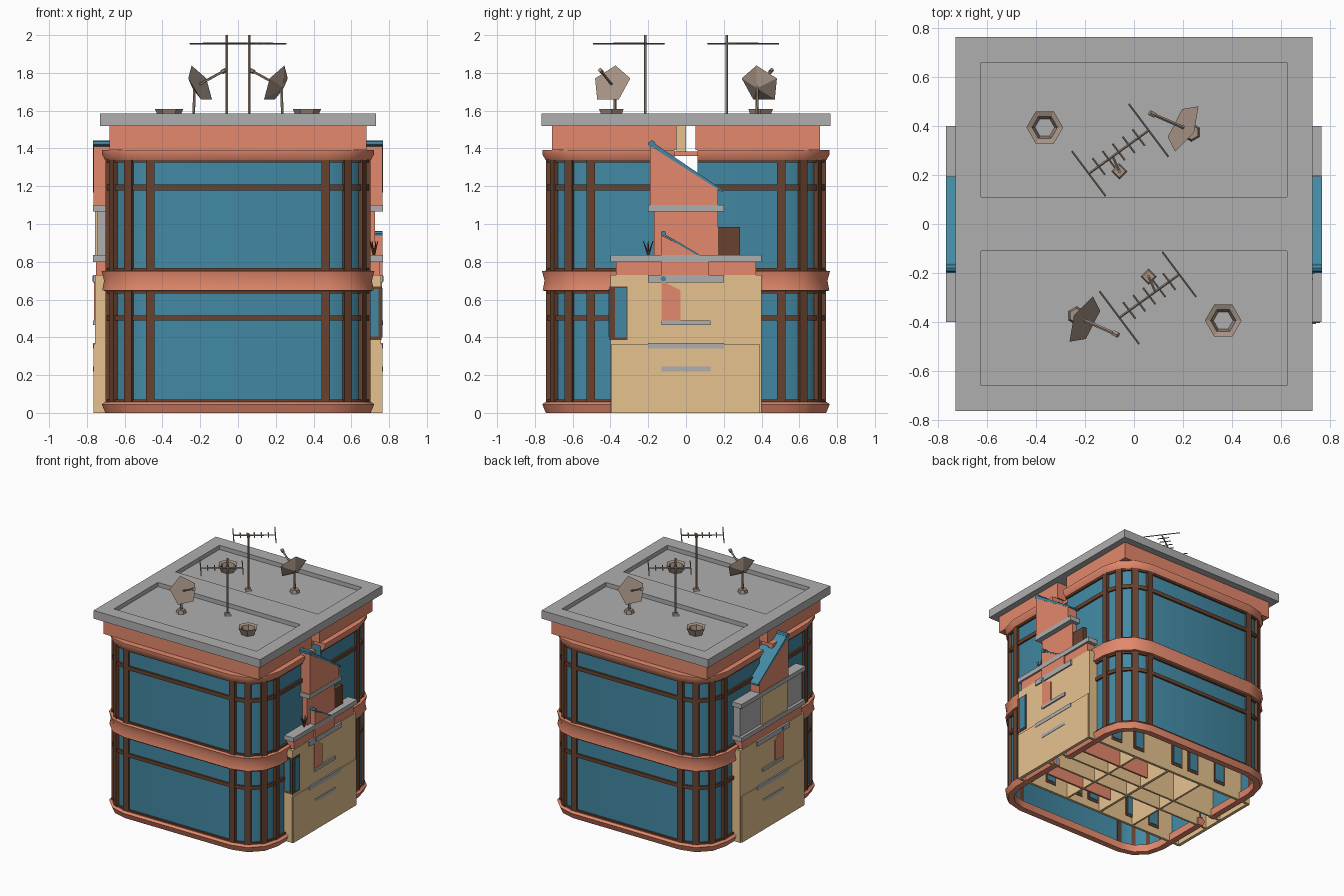
import bpy, bmesh, math
from mathutils import Vector, Matrix

if "Cube" in bpy.data.objects:
    bpy.data.objects.remove(bpy.data.objects["Cube"])

def mat(name, r, g, b):
    m = bpy.data.materials.new(name)
    m.diffuse_color = (r, g, b, 1)
    m.use_nodes = True
    m.node_tree.nodes["Principled BSDF"].inputs["Base Color"].default_value = m.diffuse_color
    return m

GLASS = mat("teal glass", 0.055, 0.25, 0.37)
SALMON = mat("salmon plaster", 0.77, 0.25, 0.15)
CREAM = mat("cream plaster", 0.80, 0.545, 0.28)
GREY = mat("grey concrete", 0.43, 0.43, 0.43)
BROWN = mat("brown frame", 0.14, 0.055, 0.028)
METAL = mat("taupe metal", 0.38, 0.29, 0.23)

def finish(name, bm, m):
    bmesh.ops.recalc_face_normals(bm, faces=bm.faces)
    me = bpy.data.meshes.new(name)
    bm.to_mesh(me)
    bm.free()
    me.materials.append(m)
    ob = bpy.data.objects.new(name, me)
    bpy.context.collection.objects.link(ob)
    return ob

def box(name, x, y, z, m, rot=None):
    """Box from (min, max) ranges; rot = (angle, x, y) turns it about z, then places it."""
    bm = bmesh.new()
    bmesh.ops.create_cube(bm, size=1)
    for v in bm.verts:
        v.co = Vector([(a[0] + a[1]) / 2 + c * abs(a[1] - a[0]) for a, c in zip((x, y, z), v.co)])
    if rot:
        bm.transform(Matrix.Translation((rot[1], rot[2], 0)) @ Matrix.Rotation(rot[0], 4, 'Z'))
    return finish(name, bm, m)

def prism(name, pts, a, b, m, axis='x'):
    """Polygon (y,z) extruded along x, or (x,y) extruded along z."""
    bm = bmesh.new()
    place = (lambda p, t: (t, p[0], p[1])) if axis == 'x' else (lambda p, t: (p[0], p[1], t))
    f = bm.faces.new([bm.verts.new(place(p, a)) for p in pts])
    ext = bmesh.ops.extrude_face_region(bm, geom=[f], use_keep_orig=True)
    for v in ext['geom']:
        if isinstance(v, bmesh.types.BMVert):
            v.co = Vector(v.co) + Vector(place((0, 0), b - a))
    return finish(name, bm, m)

def rod(name, p, q, r, m, n=6, r2=None):
    p, q = Vector(p), Vector(q)
    d = q - p
    bm = bmesh.new()
    bmesh.ops.create_cone(bm, cap_ends=True, segments=n, radius1=r, radius2=r if r2 is None else r2, depth=d.length)
    bm.transform(Matrix.Translation((p + q) / 2) @ d.to_track_quat('Z', 'Y').to_matrix().to_4x4())
    return finish(name, bm, m)

# ---- rounded glass plan: open U path, one half building per s (front +1, back -1)
CX, CY, R, GAP, SEG = 0.465, -0.505, 0.22, -0.06, 3

def corner(t, d=0):
    """Rounded corner point at angle t, offset outward by d."""
    return (CX + (R + d) * math.cos(t), CY - (R + d) * math.sin(t))

def path(d, s):
    arc = [corner(i * math.pi / 2 / SEG, d) for i in range(SEG + 1)]
    half = [(CX + R + d, GAP)] + arc
    return [(s * x, s * y) for x, y in half + [(-x, y) for x, y in reversed(half)]]

def sweep(name, prof, s, m):
    bm = bmesh.new()
    rows = [[bm.verts.new((x, y, z)) for x, y in path(d, s)] for d, z in prof]
    for i, a in enumerate(rows):
        b = rows[(i + 1) % len(rows)]
        for j in range(len(a) - 1):
            bm.faces.new((a[j], a[j + 1], b[j + 1], b[j]))
    bm.faces.new([r[0] for r in rows])
    bm.faces.new([r[-1] for r in reversed(rows)])
    ob = finish(name, bm, m)
    bpy.context.view_layer.objects.active = ob
    ob.select_set(True)
    bpy.ops.object.shade_smooth_by_angle(angle=math.radians(35))
    ob.select_set(False)

def rect(d0, d1, z0, z1):
    return [(d0, z0), (d1, z0), (d1, z1), (d0, z1)]

for s, n in ((1, "front"), (-1, "back")):
    sweep(n + "_glass", rect(-0.008, 0, 0.01, 1.37), s, GLASS)
    # salmon bands
    sweep(n + "_base_band", [(-0.03, 0), (0.017, 0), (0.036, 0.045), (0.02, 0.058), (-0.03, 0.058)], s, SALMON)
    sweep(n + "_middle_band", [(-0.01, 0.645), (0.034, 0.647), (0.024, 0.7), (0.037, 0.75),
                               (-0.01, 0.757)], s, SALMON)
    sweep(n + "_top_band", [(-0.01, 1.338), (0.018, 1.338), (0.036, 1.37), (0.036, 1.392), (-0.01, 1.392)], s, SALMON)
    # brown window frames
    for z0, z1 in ((0.058, 0.07), (0.488, 0.516), (0.632, 0.645), (0.755, 0.768), (1.178, 1.208), (1.325, 1.338)):
        sweep(n + "_rail", rect(-0.002, 0.014, z0, z1), s, BROWN)
    for z0, z1 in ((0.055, 0.65), (0.75, 1.34)):
        for k in range(4):
            t = k * math.pi / 6
            for mx in (1, -1):
                x, y = corner(t)
                turn = math.atan2(-math.sin(t), mx * math.cos(t)) + (0 if s > 0 else math.pi)
                box(n + "_mullion", (-0.012, 0.016), (-0.023, 0.023), (z0, z1), BROWN, (turn, s * mx * x, s * y))
    # floor and attic
    prism(n + "_floor", path(-0.008, s), 0.69, 0.71, CREAM, 'z')
    prism(n + "_attic_deck", path(-0.008, s), 1.365, 1.391, SALMON, 'z')
    box(n + "_attic", (-0.68, 0.68), sorted((-s * 0.05, -s * 0.71)), (1.391, 1.52), SALMON)

box("core_deck", (-0.62, 0.62), (-0.06, 0.06), (1.36, 1.385), SALMON)
box("core_chimney", (-0.1, 0.1), (-0.05, 0.0), (1.385, 1.52), CREAM)

# ---- roof slab with two sunken terraces
slab = box("roof_slab", (-0.73, 0.73), (-0.765, 0.765), (1.52, 1.585), GREY)
for y in ((0.11, 0.66), (-0.66, -0.11)):
    cut = box("roof_cutter", (-0.625, 0.625), y, (1.552, 1.7), GREY)
    cut.hide_render = True
    cut.hide_set(True)
    mod = slab.modifiers.new("sunken", 'BOOLEAN')
    mod.object = cut
    mod.operation = 'DIFFERENCE'
    mod.solver = 'EXACT'

# ---- rooftop equipment, repeated by a half turn
for s in (1, -1):
    P = lambda x, y, z: Vector((s * x, s * y, z))
    # satellite dish
    c, axis = P(0.212, 0.39, 1.735), P(-0.78, 0.4, 0.43).normalized()
    rod("dish_base", P(0.235, 0.375, 1.55), P(0.235, 0.375, 1.578), 0.038, METAL, 6, 0.03)
    rod("dish_pole", P(0.235, 0.375, 1.57), P(0.23, 0.378, 1.72), 0.008, METAL)
    rod("dish", c - axis * 0.03, c + axis * 0.012, 0.015, METAL, 5, 0.11)
    rod("dish_feed_arm", c, P(0.075, 0.45, 1.81), 0.007, METAL, 5)
    rod("dish_feed", P(0.085, 0.445, 1.805), P(0.065, 0.455, 1.815), 0.012, METAL, 6)
    # aerial
    rod("aerial_base", P(-0.06, 0.215, 1.55), P(-0.06, 0.215, 1.565), 0.033, METAL, 4, 0.025)
    rod("aerial_mast", P(-0.06, 0.215, 1.56), P(-0.06, 0.215, 2.0), 0.007, METAL)
    a, b = P(-0.185, 0.206, 1.955), P(0.06, 0.383, 1.955)
    rod("aerial_boom", a, b, 0.005, METAL, 4)
    across = P(0.6, -0.8, 0)
    for i in range(7):
        h = 0.115 if i == 0 else 0.135 if i == 6 else 0.042
        m = a.lerp(b, i / 6)
        rod("aerial_element", m - across * h, m + across * h, 0.004, METAL, 4)
    rod("aerial_clamp", P(-0.06, 0.215, 1.955), a.lerp(b, 0.4), 0.005, METAL, 4)
    # roof vent: open six-sided collar
    bm = bmesh.new()
    rings = [[bm.verts.new(P(-0.365 + r * math.cos(k * math.pi / 3), 0.395 + r * math.sin(k * math.pi / 3), z))
              for k in range(6)] for r, z in ((0.05, 1.552), (0.075, 1.608), (0.052, 1.6), (0.04, 1.553))]
    for u, v in zip(rings, rings[1:]):
        for k in range(6):
            bm.faces.new((u[k], u[(k + 1) % 6], v[(k + 1) % 6], v[k]))
    finish("roof_vent", bm, METAL)

# ---- inner house: hollow below, its ends show on both sides
W = 0.02
for s in (1, -1):
    ys = sorted((s * 0.4, s * (0.4 - W)))
    box("house_long_wall", (-0.755, 0.755), ys, (0, 0.73), CREAM)
    for x in (0.5, 0.29, -0.07, -0.22, -0.47):
        xx = s * x
        box("house_window_frame", (xx - 0.05, xx + 0.05), (ys[0] - 0.004, ys[1] + 0.004), (0.06, 0.28), BROWN)
        box("house_window_pane", (xx - 0.035, xx + 0.035), (ys[0] - 0.008, ys[1] + 0.008), (0.08, 0.26), GLASS)
    box("house_room_wall", (-0.74, 0.74), sorted((s * 0.07, s * 0.085)), (0, 0.36), CREAM)
    box("house_salmon_wall", (0.05, 0.65), sorted((s * 0.2, s * 0.215)), (0, 0.36), SALMON)
    box("house_cross_wall", sorted((s * 0.3, s * 0.315)), (-0.38, 0.38), (0, 0.36), CREAM)
box("house_ceiling", (-0.74, 0.74), (-0.39, 0.39), (0.36, 0.375), CREAM)
box("house_middle_wall", (-0.01, 0.01), (-0.38, 0.38), (0, 0.36), CREAM)

for s, n in ((1, "right"), (-1, "left")):
    X = lambda a, b: sorted((s * a, s * b))
    # cream end walls, the lower storey slightly proud
    box(n + "_lower_wall", X(0.74, 0.764), (-0.395, 0.39), (0, 0.365), CREAM)
    box(n + "_upper_wall", X(0.735, 0.756), (-0.4, 0.395), (0.365, 0.73), CREAM)
    # ledges on the end wall
    for hw, z0, z1 in ((0.13, 0.22, 0.245), (0.2, 0.34, 0.37), (0.13, 0.465, 0.49), (0.2, 0.69, 0.73)):
        box(n + "_ledge", X(0.74, 0.767), (-hw, hw), (z0, z1), GREY)
    prism(n + "_salmon_panel", [(-0.13, 0.49), (-0.03, 0.49), (-0.03, 0.65), (-0.13, 0.7)], *X(0.74, 0.762), SALMON)
    rod(n + "_awning_roll", (s * 0.73, -0.12, 0.71), (s * 0.769, -0.12, 0.71), 0.015, GLASS, 8)
    # balcony
    box(n + "_balcony_band", X(0.6, 0.752), (-0.37, 0.37), (0.73, 0.8), SALMON)
    box(n + "_balcony_slab", X(0.6, 0.767), (-0.4, 0.4), (0.8, 0.835), GREY)
    # stair head with sloped awning
    box(n + "_stair_block", X(0.6, 0.725), (-0.17, 0.17), (0.835, 1.065), SALMON)
    box(n + "_stair_slab", X(0.6, 0.767), (-0.2, 0.2), (1.065, 1.1), GREY)
    prism(n + "_stair_head", [(-0.19, 1.1), (0.17, 1.1), (0.17, 1.19), (-0.19, 1.42)], *X(0.6, 0.765), SALMON)
    prism(n + "_stair_awning", [(-0.2, 1.42), (0.195, 1.168), (0.195, 1.18), (-0.165, 1.425), (-0.2, 1.432)],
          *X(0.6, 0.768), GLASS)
    rod(n + "_stair_awning_roll", (s * 0.6, -0.18, 1.425), (s * 0.768, -0.18, 1.425), 0.018, GLASS, 8)

# ---- right side only: low awning, corner window, cupboard, plant
prism("right_low_head", [(-0.13, 0.73), (0.12, 0.73), (0.12, 0.81), (-0.13, 0.94)], 0.69, 0.764, SALMON)
prism("right_low_awning", [(-0.13, 0.945), (0.07, 0.828), (0.07, 0.838), (-0.13, 0.957)], 0.69, 0.766, GLASS)
rod("right_low_awning_roll", (0.69, -0.12, 0.95), (0.766, -0.12, 0.95), 0.014, GLASS, 8)
box("right_window_frame", (0.69, 0.76), (-0.405, -0.31), (0.385, 0.67), BROWN)
box("right_window_front_pane", (0.695, 0.745), (-0.41, -0.4), (0.405, 0.655), GLASS)
box("right_window_side_pane", (0.75, 0.764), (-0.375, -0.315), (0.4, 0.66), GLASS)
box("right_cupboard", (0.69, 0.72), (0.17, 0.285), (0.835, 0.985), BROWN)
for k in range(6):
    t = k * math.pi / 3
    rod("right_plant_leaf", (0.72, -0.2, 0.835),
        (0.72 + 0.02 * math.cos(t), -0.2 + 0.03 * math.sin(t), 0.91), 0.006, BROWN, 4, 0.002)

# ---- left side only: tall balcony parapet
box("left_parapet", (-0.745, -0.69), (-0.39, 0.39), (0.835, 1.065), GREY)
box("left_parapet_panel", (-0.758, -0.74), (-0.19, 0.13), (0.835, 1.065), CREAM)
box("left_parapet_rail", (-0.768, -0.68), (-0.4, 0.4), (1.065, 1.1), GREY)
